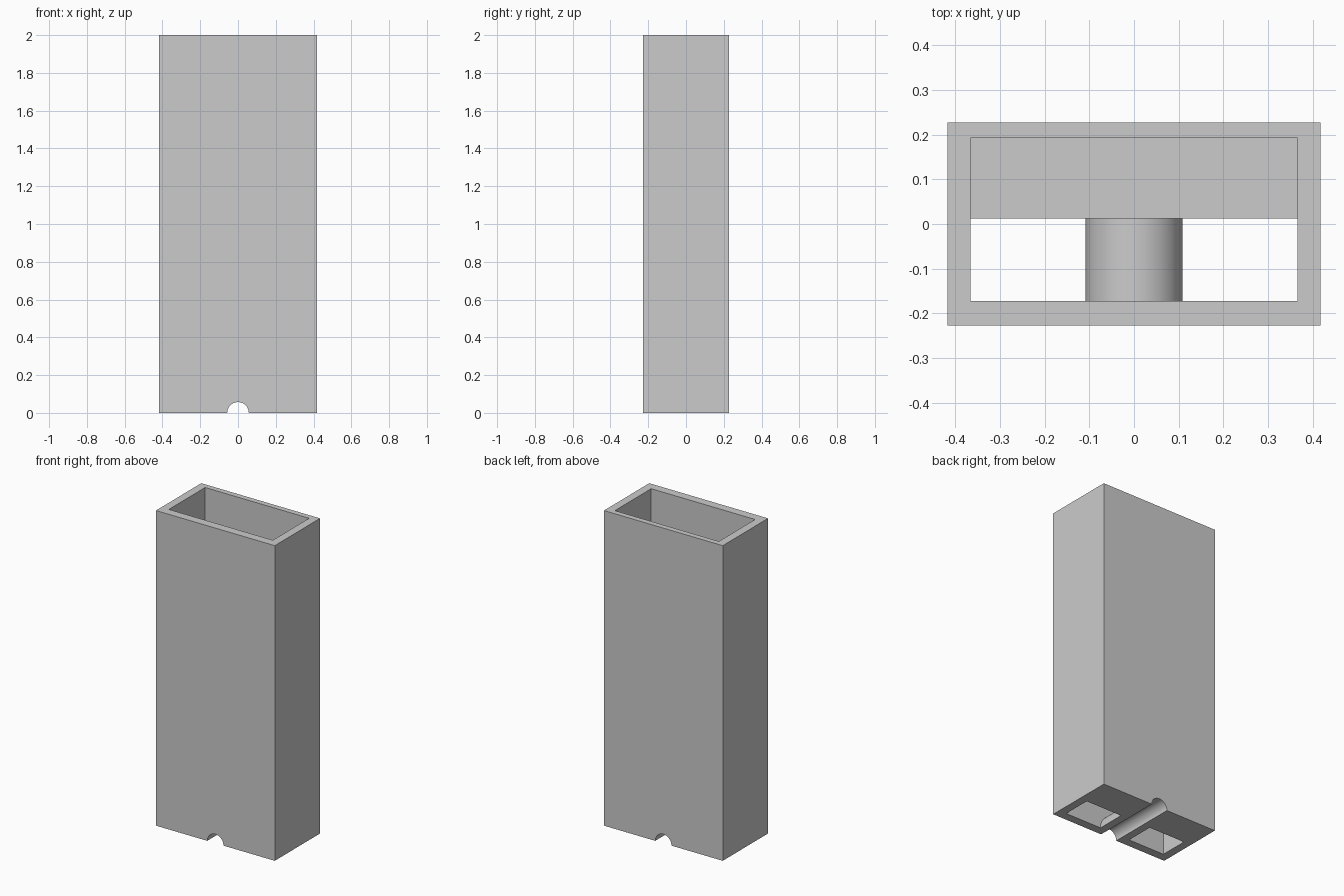
import bpy, bmesh, math
from mathutils import Vector

if "Cube" in bpy.data.objects:
    bpy.data.objects.remove(bpy.data.objects["Cube"], do_unlink=True)

# Overall sizes
HALF_X, HALF_Y, HEIGHT = 0.417, 0.227, 2.0
INNER_X, FRONT_IN, BACK_IN = 0.365, -0.172, 0.192
LEDGE_Y, LEDGE_Z = 0.012, 0.16
PIPE_OUT, PIPE_IN = 0.108, 0.057

grey = bpy.data.materials.new("light grey")
grey.use_nodes = True
colour = (0.6, 0.6, 0.6, 1)
grey.diffuse_color = colour
grey.node_tree.nodes["Principled BSDF"].inputs["Base Color"].default_value = colour


def prism(name, outline, along):
    """Extrude a closed outline of 3D points along a vector."""
    bm = bmesh.new()
    face = bm.faces.new([bm.verts.new(p) for p in outline])
    moved = bmesh.ops.extrude_face_region(bm, geom=[face])["geom"]
    bmesh.ops.translate(bm, vec=Vector(along),
                        verts=[v for v in moved if isinstance(v, bmesh.types.BMVert)])
    bmesh.ops.recalc_face_normals(bm, faces=bm.faces)
    mesh = bpy.data.meshes.new(name)
    bm.to_mesh(mesh)
    bm.free()
    mesh.materials.append(grey)
    obj = bpy.data.objects.new(name, mesh)
    bpy.context.scene.collection.objects.link(obj)
    return obj


def rod(name, radius, sides=96):
    """A round bar running front to back, centred on the ground line."""
    turns = [2 * math.pi * (i + 0.5) / sides for i in range(sides)]
    return prism(name, [(radius * math.cos(a), -0.5, radius * math.sin(a)) for a in turns],
                 (0, 1, 0))


def cut(target, cutter):
    """Subtract the cutter for good and remove it."""
    mod = target.modifiers.new("cut", "BOOLEAN")
    mod.operation, mod.solver, mod.object = "DIFFERENCE", "EXACT", cutter
    graph = bpy.context.evaluated_depsgraph_get()
    mesh = bpy.data.meshes.new_from_object(target.evaluated_get(graph))
    target.modifiers.clear()
    target.data = mesh
    bpy.data.objects.remove(cutter, do_unlink=True)


# Outer box
body = prism("hollow_box",
             [(-HALF_X, -HALF_Y, 0), (HALF_X, -HALF_Y, 0),
              (HALF_X, HALF_Y, 0), (-HALF_X, HALF_Y, 0)], (0, 0, HEIGHT))

# Cavity: open at the top, front half open through the floor, ledge at the back
low, high = -0.2, HEIGHT + 0.2
side = [(FRONT_IN, low), (LEDGE_Y, low), (LEDGE_Y, LEDGE_Z),
        (BACK_IN, LEDGE_Z), (BACK_IN, high), (FRONT_IN, high)]
cavity = prism("cavity", [(-INNER_X, y, z) for y, z in side], (2 * INNER_X, 0, 0))

# Keep the half-round pipe wall crossing the cavity, then bore its channel
cut(cavity, rod("pipe_wall", PIPE_OUT))
cut(body, cavity)
cut(body, rod("channel", PIPE_IN))

bpy.ops.object.select_all(action="DESELECT")
body.select_set(True)
bpy.context.view_layer.objects.active = body
bpy.ops.object.shade_smooth_by_angle(angle=math.radians(30))
